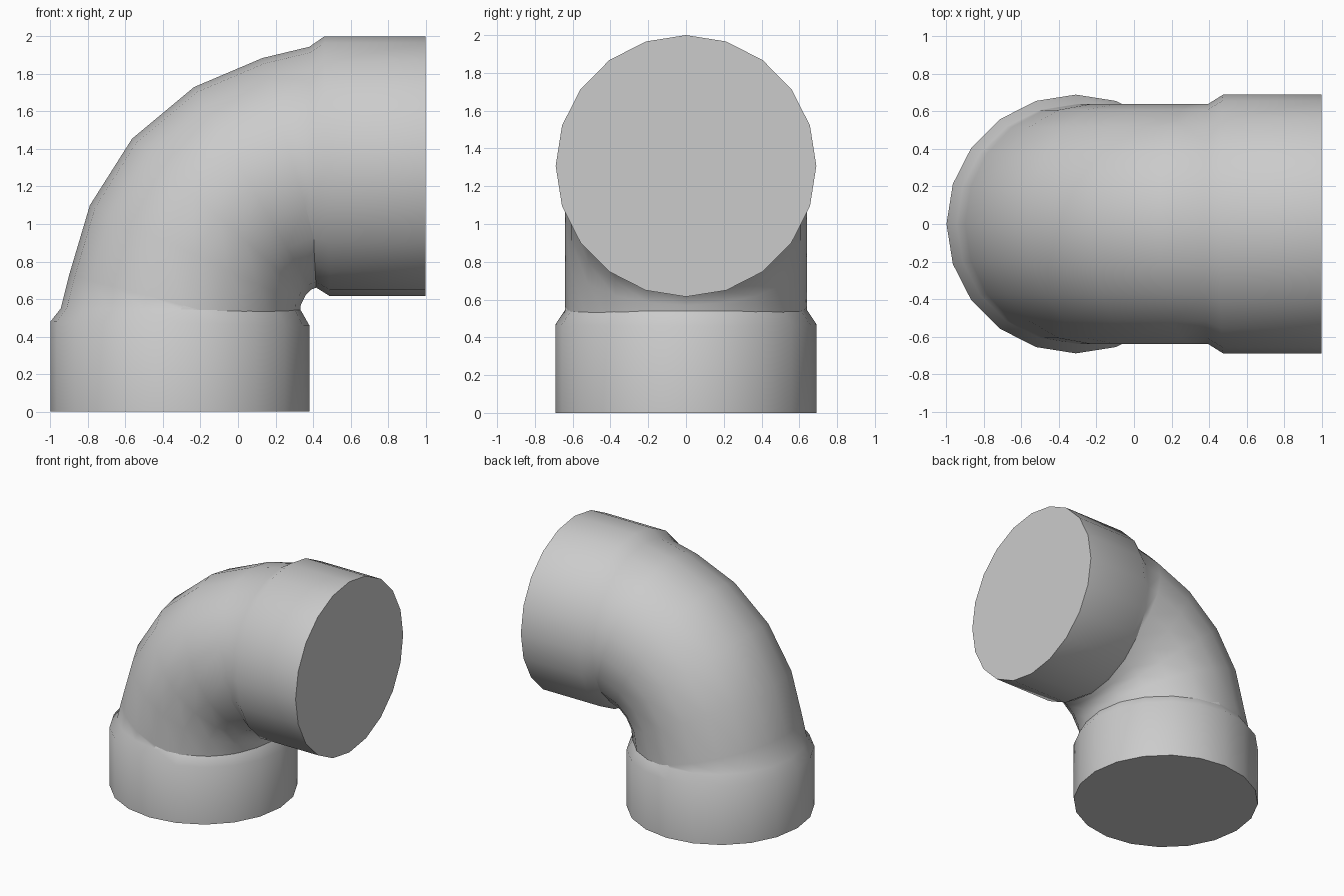
import bpy, bmesh, math
from mathutils import Vector

cube = bpy.data.objects.get("Cube")
if cube:
    bpy.data.objects.remove(cube)

SIDES = 20

# Single plastic colour
plastic = bpy.data.materials.new("grey_plastic")
plastic.use_nodes = True
colour = (0.6, 0.6, 0.6, 1)
plastic.diffuse_color = colour
plastic.node_tree.nodes["Principled BSDF"].inputs["Base Color"].default_value = colour

# Rings along the elbow: outer point (x, z), inner point (x, z), half width in y
RINGS = [
    ((-1.0, 0.0), (0.38, 0.0), 0.69),         # lower socket
    ((-1.0, 0.48), (0.38, 0.46), 0.69),
    ((-0.945, 0.55), (0.335, 0.54), 0.64),    # lower shoulder
    ((-0.90, 0.73), (0.32, 0.40), 0.64),      # bend
    ((-0.79, 1.10), (0.335, 0.57), 0.64),
    ((-0.565, 1.455), (0.36, 0.62), 0.64),
    ((-0.235, 1.73), (0.39, 0.65), 0.64),
    ((0.13, 1.885), (0.48, 0.685), 0.64),
    ((0.38, 1.945), (0.41, 0.665), 0.64),     # side shoulder
    ((0.46, 2.0), (0.49, 0.615), 0.69),       # side socket
    ((1.0, 2.0), (1.0, 0.615), 0.69),
]


def add_ring(bm, outer, inner, width):
    out = Vector((outer[0], 0, outer[1]))
    inn = Vector((inner[0], 0, inner[1]))
    centre, arm = (out + inn) / 2, (out - inn) / 2
    side = Vector((0, width, 0))
    angles = [math.tau * i / SIDES for i in range(SIDES)]
    return [bm.verts.new(centre + arm * math.cos(a) + side * math.sin(a)) for a in angles]


# Loft the rings into a closed elbow
bm = bmesh.new()
rings = [add_ring(bm, *r) for r in RINGS]
for a, b in zip(rings, rings[1:]):
    for i in range(SIDES):
        j = (i + 1) % SIDES
        bm.faces.new((a[i], b[i], b[j], a[j]))

# Flat end caps
bm.faces.new(rings[0])
bm.faces.new(rings[-1][::-1])

mesh = bpy.data.meshes.new("pipe_elbow")
bm.to_mesh(mesh)
bm.free()
mesh.materials.append(plastic)
elbow = bpy.data.objects.new("pipe_elbow", mesh)
bpy.context.collection.objects.link(elbow)

# Smooth the pipe, keep the end rims sharp
bpy.ops.object.select_all(action='DESELECT')
elbow.select_set(True)
bpy.context.view_layer.objects.active = elbow
bpy.ops.object.shade_smooth_by_angle(angle=math.radians(60))
